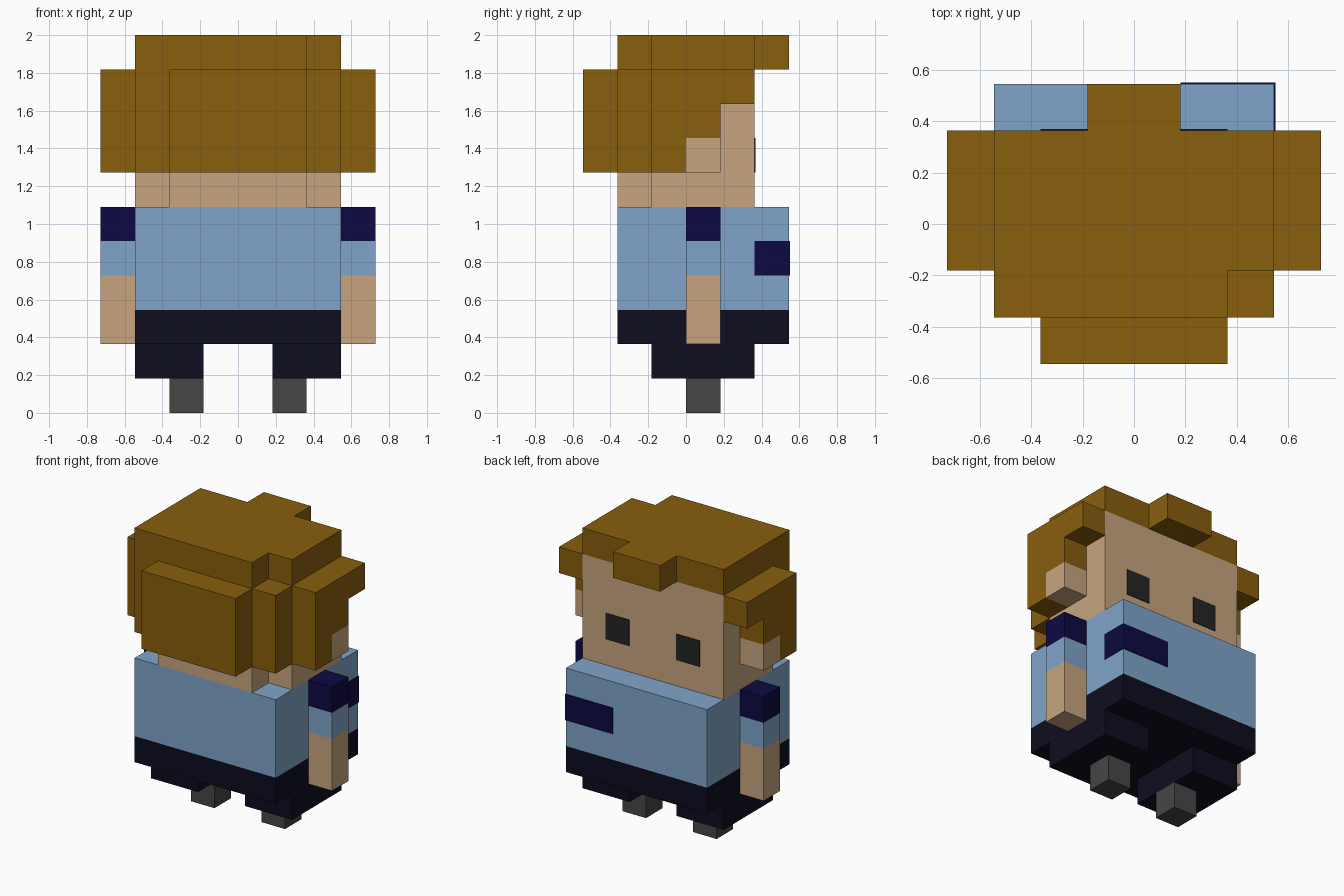
import bpy
import bmesh
from mathutils import Vector

U = 2 / 11          # one block of the figure
PLATE = 0.03        # thickness of painted details, in blocks

if "Cube" in bpy.data.objects:
    bpy.data.objects.remove(bpy.data.objects["Cube"], do_unlink=True)


def material(name, rgb):
    mat = bpy.data.materials.new(name)
    mat.use_nodes = True
    colour = (*rgb, 1)
    mat.diffuse_color = colour
    mat.node_tree.nodes["Principled BSDF"].inputs["Base Color"].default_value = colour
    return mat


hair = material("brown hair", (0.25, 0.113, 0.004))
skin = material("tan skin", (0.578, 0.376, 0.214))
shirt = material("light blue shirt", (0.216, 0.376, 0.584))
navy = material("navy trim", (0.004, 0.003, 0.056))
trousers = material("dark trousers", (0.004, 0.004, 0.014))
shoe = material("grey shoe", (0.061, 0.061, 0.061))
eye = material("black eye", (0.017, 0.018, 0.017))


def prism(name, mat, outline, low, high, axis="z", mirror=False):
    """Extrude a 2D outline along z (points are x, y) or along x (points are y, z)."""
    def place(a, b, c):
        return Vector((a, b, c) if axis == "z" else (c, a, b)) * U

    bm = bmesh.new()
    face = bm.faces.new([bm.verts.new(place(a, b, low)) for a, b in outline])
    new = bmesh.ops.extrude_face_region(bm, geom=[face])["geom"]
    verts = [v for v in new if isinstance(v, bmesh.types.BMVert)]
    bmesh.ops.translate(bm, verts=verts, vec=place(0, 0, high - low))
    bmesh.ops.recalc_face_normals(bm, faces=bm.faces)
    mesh = bpy.data.meshes.new(name)
    bm.to_mesh(mesh)
    bm.free()
    mesh.materials.append(mat)
    obj = bpy.data.objects.new(name, mesh)
    bpy.context.collection.objects.link(obj)
    if mirror:
        obj.modifiers.new("Mirror", "MIRROR")
    return obj


def block(name, mat, x, y, z, mirror=False):
    outline = [(x[0], y[0]), (x[1], y[0]), (x[1], y[1]), (x[0], y[1])]
    return prism(name, mat, outline, *z, mirror=mirror)


# Feet, legs and hips
block("feet", shoe, (1, 2), (0, 1), (0, 1), mirror=True)
block("legs", trousers, (1, 3), (-1, 2), (1, 2), mirror=True)
block("hips", trousers, (-3, 3), (-2, 3), (2, 3))

# Shirt with a badge wrapped around one corner
block("torso", shirt, (-3, 3), (-2, 3), (3, 6))
block("badge_face", navy, (1, 3 + PLATE), (3, 3 + PLATE), (4, 5))
block("badge_side", navy, (3, 3 + PLATE), (2, 3), (4, 5))

# Arms
block("forearms", skin, (3, 4), (0, 1), (2, 4), mirror=True)
block("sleeves", shirt, (3, 4), (0, 1), (4, 5), mirror=True)
block("shoulders", navy, (3, 4), (0, 1), (5, 6), mirror=True)

# Head
block("head", skin, (-3, 3), (-1, 2), (6, 10))
block("nape", skin, (-2, 2), (-2, -1), (6, 7))
block("ears", skin, (3, 4), (0, 1), (7, 8), mirror=True)
block("eyes", eye, (1, 2), (2, 2 + PLATE), (7, 8), mirror=True)

# Hair: stepped back, stepped sides, and a cap with fringe and notched corner
prism("back_hair", hair, [(-3, -1), (-3, -2), (-2, -2), (-2, -3),
                          (2, -3), (2, -2), (3, -2), (3, -1)], 7, 10)
prism("side_hair", hair, [(-1, 7), (0, 7), (0, 8), (1, 8), (1, 9),
                          (2, 9), (2, 10), (-1, 10)], 3, 4, axis="x", mirror=True)
prism("hair_cap", hair, [(-3, -2), (2, -2), (2, -1), (3, -1), (3, 2), (1, 2),
                         (1, 3), (-1, 3), (-1, 2), (-3, 2)], 10, 11)
